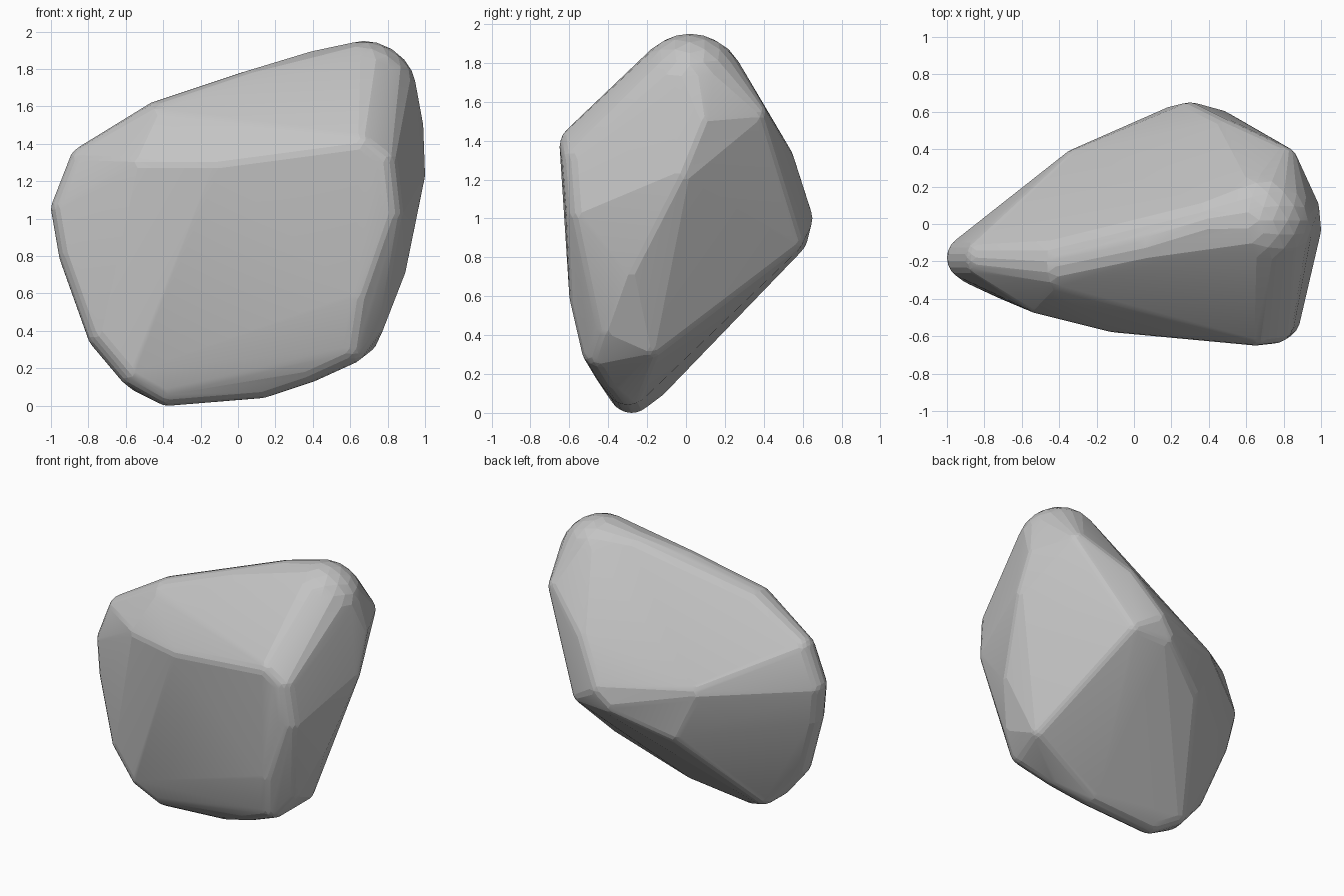
import bpy
import bmesh
from mathutils import Vector

if "Cube" in bpy.data.objects:
    bpy.data.objects.remove(bpy.data.objects["Cube"], do_unlink=True)

# Rounded knobs of the boulder, grouped by region: (rounding radius, centres)
KNOBS = {
    "peak": (.29, [(.67, .02, 1.66)]),
    "crest": (.19, [(-.38, -.2, 1.45), (.1, -.1, 1.61), (.43, 0, 1.71)]),
    "shoulder": (.11, [(.81, .03, 1.75)]),
    "left_end": (.12, [(-.88, -.18, 1.05), (-.79, -.18, 1.28),
                       (-.84, -.21, .82), (-.69, -.28, .4)]),
    "underside": (.12, [(-.53, -.3, .21), (-.49, -.2, .18), (-.37, -.28, .12),
                        (.12, -.3, .16), (.36, -.36, .24), (.58, -.42, .34),
                        (.67, -.38, .46)]),
    "front_face": (.12, [(.74, -.52, 1.3), (.65, -.53, 1.37), (-.1, -.46, 1.27),
                         (-.5, -.36, 1.27), (.62, -.48, .6), (.77, -.5, 1.03)]),
    "right_side": (.1, [(.9, -.03, 1.23), (.89, .08, 1.5),
                        (.8, -.28, .74), (.65, -.2, .37)]),
    "back_right": (.1, [(.78, .32, 1.52), (.45, .51, .91)]),
    "back_ridge": (.13, [(.3, .52, 1), (.22, .5, .92), (.48, .43, 1.28),
                         (-.28, .28, 1.03), (-.15, .31, .74)]),
}


def make_material(name, colour):
    material = bpy.data.materials.new(name)
    material.use_nodes = True
    material.diffuse_color = colour
    shader = material.node_tree.nodes["Principled BSDF"]
    shader.inputs["Base Color"].default_value = colour
    shader.inputs["Roughness"].default_value = .9
    return material


def sphere_directions():
    """Unit directions of a coarse ball, used to round every knob."""
    ball = bmesh.new()
    bmesh.ops.create_icosphere(ball, subdivisions=3, radius=1)
    directions = [vert.co.copy() for vert in ball.verts]
    ball.free()
    return directions


def build_boulder():
    directions = sphere_directions()
    bm = bmesh.new()
    for radius, centres in KNOBS.values():
        for centre in centres:
            for direction in directions:
                bm.verts.new(Vector(centre) + direction * radius)

    # Stretch a skin over all knobs and drop what lies inside it
    hull = bmesh.ops.convex_hull(bm, input=bm.verts, use_existing_faces=False)
    inside = {item for key in ("geom_interior", "geom_unused")
              for item in hull[key] if isinstance(item, bmesh.types.BMVert)}
    bmesh.ops.delete(bm, geom=list(inside), context="VERTS")
    loose = [vert for vert in bm.verts if not vert.link_faces]
    bmesh.ops.delete(bm, geom=loose, context="VERTS")

    # Merge slivers so the stone keeps broad chiselled facets
    bmesh.ops.remove_doubles(bm, verts=bm.verts, dist=.015)
    bmesh.ops.dissolve_limit(bm, angle_limit=.04, verts=bm.verts, edges=bm.edges)
    bmesh.ops.recalc_face_normals(bm, faces=bm.faces)

    # Rest the stone on the ground
    lowest = min(vert.co.z for vert in bm.verts)
    bmesh.ops.translate(bm, verts=bm.verts, vec=(0, 0, -lowest))

    mesh = bpy.data.meshes.new("boulder")
    bm.to_mesh(mesh)
    bm.free()
    boulder = bpy.data.objects.new("boulder", mesh)
    bpy.context.collection.objects.link(boulder)
    return boulder


boulder = build_boulder()
boulder.data.materials.append(make_material("stone_grey", (.55, .55, .55, 1)))
bpy.context.view_layer.objects.active = boulder
boulder.select_set(True)
bpy.ops.object.shade_smooth_by_angle(angle=.15)
